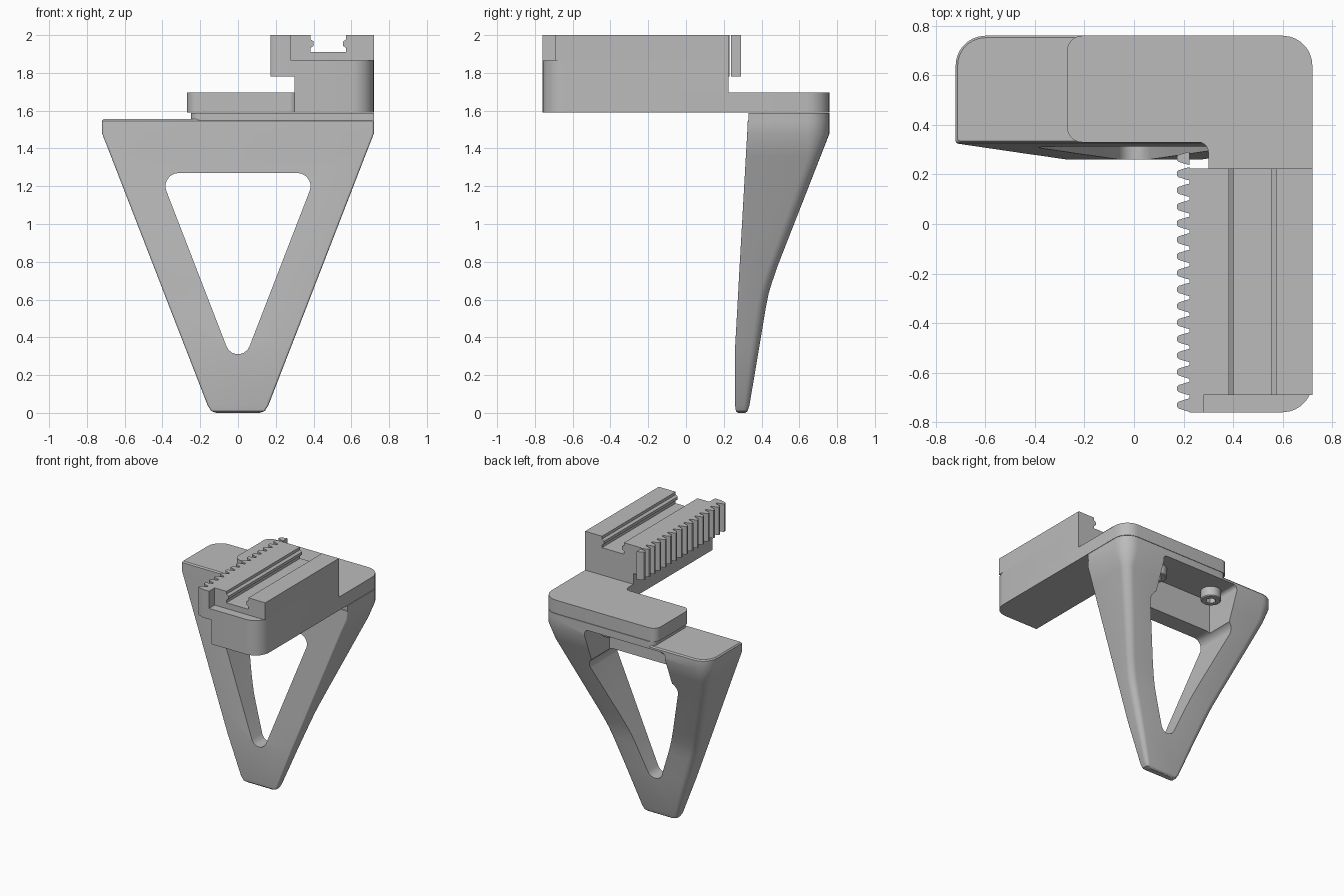
import bpy, bmesh
from math import cos, sin, pi
from mathutils import Vector

if "Cube" in bpy.data.objects:
    bpy.data.objects.remove(bpy.data.objects["Cube"])

grey = bpy.data.materials.new("plain_grey")
grey.use_nodes = True
grey.diffuse_color = (0.5, 0.5, 0.5, 1)
grey.node_tree.nodes["Principled BSDF"].inputs["Base Color"].default_value = (0.5, 0.5, 0.5, 1)


def rounded(corners, steps=7):
    """Polygon from (a, b, radius) corners, each replaced by a fillet arc."""
    out = []
    for i, (a, b, r) in enumerate(corners):
        p = Vector((a, b))
        if r == 0:
            out.append(p)
            continue
        u = (Vector(corners[i - 1][:2]) - p).normalized()
        v = (Vector(corners[(i + 1) % len(corners)][:2]) - p).normalized()
        half = u.angle(v) / 2
        centre = p + (u + v).normalized() * (r / sin(half))
        start = p + u * (r / cos(half) * cos(half) ** 2 / sin(half)) - centre
        turn = (pi - 2 * half) * (1 if u.x * v.y - u.y * v.x < 0 else -1)
        for k in range(steps + 1):
            t = turn * k / steps
            out.append(centre + Vector((start.x * cos(t) - start.y * sin(t),
                                        start.x * sin(t) + start.y * cos(t))))
    return out


def finish(name, bm):
    bmesh.ops.recalc_face_normals(bm, faces=bm.faces[:])
    mesh = bpy.data.meshes.new(name)
    bm.to_mesh(mesh)
    bm.free()
    ob = bpy.data.objects.new(name, mesh)
    bpy.context.collection.objects.link(ob)
    mesh.materials.append(grey)
    smooth(ob)
    return ob


def smooth(ob):
    bpy.ops.object.select_all(action='DESELECT')
    ob.select_set(True)
    bpy.context.view_layer.objects.active = ob
    bpy.ops.object.shade_smooth_by_angle(angle=0.5)


def loft(name, rings):
    """Closed skin through rings of equal point count."""
    bm = bmesh.new()
    loops = [[bm.verts.new(p) for p in ring] for ring in rings]
    for lo, hi in zip(loops, loops[1:]):
        for i in range(len(lo)):
            bm.faces.new((lo[i - 1], lo[i], hi[i], hi[i - 1]))
    bm.faces.new(loops[0])
    bm.faces.new(loops[-1])
    return finish(name, bm)


def prism(name, pts, lo, hi, axis='z'):
    place = (lambda a, b, h: (a, b, h)) if axis == 'z' else (lambda a, b, h: (a, h, b))
    return loft(name, [[place(a, b, h) for a, b in pts] for h in (lo, hi)])


def cut(ob, cutter):
    mod = ob.modifiers.new("cut", 'BOOLEAN')
    mod.operation, mod.solver, mod.object = 'DIFFERENCE', 'EXACT', cutter
    bpy.context.view_layer.objects.active = ob
    bpy.ops.object.modifier_apply(modifier=mod.name)
    bpy.data.objects.remove(cutter)
    smooth(ob)


# Tapered stand: level, half width, front, back, back corner radius
levels = [
    (0, 0.115, 0.275, 0.315, 0.012), (0.01, 0.142, 0.264, 0.326, 0.02),
    (0.04, 0.161, 0.26, 0.336, 0.03), (0.35, 0.281, 0.26, 0.388, 0.045),
    (0.56, 0.363, 0.272, 0.423, 0.05), (0.63, 0.39, 0.276, 0.437, 0.05),
    (0.69, 0.413, 0.279, 0.455, 0.05), (0.78, 0.448, 0.284, 0.486, 0.05),
    (1.36, 0.673, 0.317, 0.713, 0.07), (1.48, 0.72, 0.324, 0.76, 0.12),
    (1.545, 0.72, 0.327, 0.76, 0.12), (1.555, 0.712, 0.335, 0.752, 0.112)]
rings = []
for z, w, f, b, r in levels:
    plan = rounded([(-w, f, 0.012), (w, f, 0.012), (w, b, r), (-w, b, r)])
    rings.append([(p.x, p.y, z) for p in plan])
stand = loft("stand_frame", rings)

# Triangular window and the screw pocket behind the crossbar
cut(stand, prism("window_cutter", rounded(
    [(-0.416, 1.27, 0.07), (0, 0.195, 0.065), (0.416, 1.27, 0.07)]), 0, 1, 'y'))
cut(stand, prism("pocket_cutter", rounded(
    [(-0.35, 1.2, 0), (0.35, 1.2, 0), (0.35, 1.53, 0.03), (-0.35, 1.53, 0.03)]), 0.45, 1, 'y'))

# Raised pad under the mounting plate
prism("stand_pad", rounded([(-0.25, 0.33, 0.05), (0.72, 0.33, 0), (0.72, 0.76, 0.12),
                            (-0.25, 0.76, 0.05)]), 1.54, 1.587)

# L-shaped mounting plate
prism("mounting_plate", rounded(
    [(-0.27, 0.33, 0.06), (0.3, 0.33, 0.04), (0.3, -0.76, 0), (0.72, -0.76, 0.12),
     (0.72, 0.76, 0.12), (-0.27, 0.76, 0.06)]), 1.59, 1.695)

# Arm, with a slightly wider shelf on top
for name, left, lo, hi in (("arm_body", 0.3, 1.695, 1.78), ("arm_shelf", 0.28, 1.78, 1.865)):
    prism(name, rounded([(left, -0.76, 0), (0.72, -0.76, 0.12),
                         (0.72, 0.225, 0), (left, 0.225, 0)]), lo, hi)

# Slotted rail with a ridge along each wall of the channel
mid = 0.478
wall = [(0.095, 2), (0.095, 1.978), (0.077, 1.966), (0.077, 1.944), (0.095, 1.932), (0.095, 1.91)]
channel = [(mid - d, z) for d, z in wall] + [(mid + d, z) for d, z in reversed(wall)]
prism("slotted_rail", [(0.28, 1.865), (0.28, 2)] + channel + [(0.72, 2), (0.72, 1.865)],
      -0.69, 0.225, 'y')

# Toothed rack along the inner side of the arm
pitch = 0.0667
tooth = [(0.225, -0.027), (0.212, -0.024), (0.18, -0.014), (0.173, -0.007),
         (0.173, 0.007), (0.18, 0.014), (0.212, 0.024), (0.225, 0.027)]
teeth = [(x, y - 0.731 + i * pitch) for i in range(15) for x, y in tooth]
prism("toothed_rack", [(0.28, -0.76), (0.225, -0.76)] + teeth + [(0.225, 0.225), (0.28, 0.225)],
      1.78, 2)
prism("end_tooth", [(x, y + 0.265) for x, y in tooth], 1.78, 2)

# Socket-head screws under the top slab
for side, sx in (("left", 0.26), ("right", -0.26)):
    ring = lambda r, n, z: [(sx + r * cos(2 * pi * k / n), 0.57 + r * sin(2 * pi * k / n), z)
                            for k in range(n)]
    screw = loft(side + "_screw", [ring(0.068, 32, 1.45), ring(0.075, 32, 1.457),
                                   ring(0.075, 32, 1.535)])
    cut(screw, loft("socket_cutter", [ring(0.038, 6, 1.4), ring(0.038, 6, 1.5)]))
